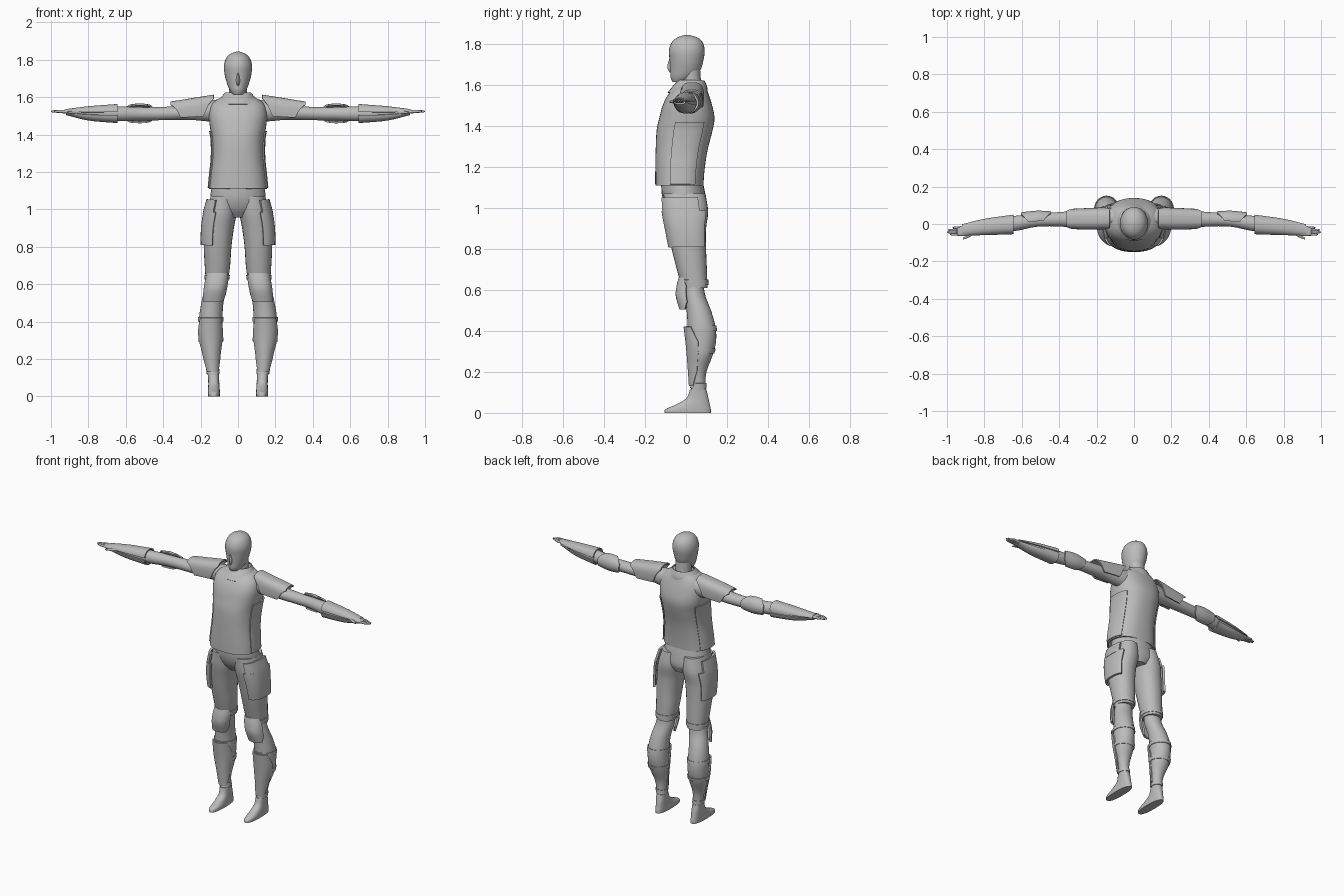
import bpy
import bmesh
import math

default_cube = bpy.data.objects.get("Cube")
if default_cube:
    bpy.data.objects.remove(default_cube, do_unlink=True)

# One flat grey for the whole figure
grey = bpy.data.materials.new("plain_grey")
grey.use_nodes = True
colour = (0.5, 0.5, 0.5, 1)
grey.diffuse_color = colour
grey.node_tree.nodes["Principled BSDF"].inputs["Base Color"].default_value = colour

parts = []


def sample(rows, t):
    """Smoothly interpolate the section extents at station t."""
    last = len(rows) - 1
    i = 0
    while i < last - 1 and t > rows[i + 1][0]:
        i += 1
    a, b = rows[i], rows[i + 1]
    before, after = rows[max(i - 1, 0)], rows[min(i + 2, last)]
    span = b[0] - a[0]
    s = (t - a[0]) / span
    result = []
    for k in range(1, 5):
        slope_a = (b[k] - before[k]) / (b[0] - before[0]) * span
        slope_b = (after[k] - a[k]) / (after[0] - a[0]) * span
        result.append((2*s**3 - 3*s**2 + 1) * a[k] + (s**3 - 2*s**2 + s) * slope_a
                      + (3*s**2 - 2*s**3) * b[k] + (s**3 - s**2) * slope_b)
    return result


def loft(name, rows, axis="z", span=None, arc=None, taper=1, grow=0, thick=0,
         power=2, steps=24, sides=28, cap="both", mirror=False):
    """Skin rounded sections along an axis; arc=(middle, half) makes a plate."""
    start, end = span or (rows[0][0], rows[-1][0])
    bm = bmesh.new()
    rings = []
    for i in range(steps + 1):
        s = i / steps
        t = start + (end - start) * s
        u0, u1, v0, v1 = sample(rows, t)
        ru, rv = (u1 - u0) / 2 + grow, (v1 - v0) / 2 + grow
        ring = []
        for j in range(sides + 1 if arc else sides):
            if arc:
                width = min(1, taper + (1 - taper) * 4 * min(s, 1 - s))
                angle = math.radians(arc[0] + arc[1] * width * (2 * j / sides - 1))
            else:
                angle = math.tau * j / sides
            c, d = math.cos(angle), math.sin(angle)
            u = (u0 + u1) / 2 + ru * math.copysign(abs(c) ** (2 / power), c)
            v = (v0 + v1) / 2 + rv * math.copysign(abs(d) ** (2 / power), d)
            ring.append(bm.verts.new((u, v, t) if axis == "z" else (t, u, v)))
        rings.append(ring)
    for low, high in zip(rings, rings[1:]):
        for j in range(sides):
            k = (j + 1) % len(low)
            bm.faces.new((low[j], low[k], high[k], high[j]))
    if not arc and cap in ("both", "top"):
        bm.faces.new(rings[-1])
    if not arc and cap == "both":
        bm.faces.new(rings[0][::-1])
    mesh = bpy.data.meshes.new(name)
    bm.to_mesh(mesh)
    bm.free()
    mesh.materials.append(grey)
    obj = bpy.data.objects.new(name, mesh)
    bpy.context.collection.objects.link(obj)
    if thick:
        solid = obj.modifiers.new("thickness", "SOLIDIFY")
        solid.thickness = abs(thick)
        solid.offset = math.copysign(1, thick)
    if mirror:
        obj.modifiers.new("mirror", "MIRROR")
    parts.append(obj)


def even(*rows):
    """Rows symmetric about x = 0: height, half width, front, back."""
    return [(z, -w, w, front, back) for z, w, front, back in rows]


# Head, nose and neck
loft("head", even((1.615, .028, -.066, .0), (1.635, .043, -.075, .04),
                  (1.67, .058, -.077, .07), (1.72, .071, -.08, .085),
                  (1.77, .075, -.083, .091), (1.81, .062, -.068, .08),
                  (1.832, .04, -.042, .055), (1.843, .01, -.01, .02)))
loft("nose", even((1.66, .006, -.08, -.05), (1.685, .011, -.091, -.05),
                  (1.735, .006, -.08, -.05)), sides=12, steps=8)
loft("neck", even((1.54, .058, -.02, .085), (1.6, .05, -.02, .075),
                  (1.69, .05, -.02, .068)))

# Vest, hollow at the bottom, with raised side panels and a collar
vest = even((1.11, .155, -.15, .085), (1.18, .148, -.15, .09),
            (1.28, .138, -.148, .105), (1.38, .14, -.143, .13),
            (1.44, .15, -.13, .139), (1.51, .155, -.11, .125),
            (1.57, .135, -.075, .105), (1.61, .07, -.03, .09))
loft("vest", vest, thick=-.01, power=2.4, cap="top", sides=40)
loft("vest_side_panels", vest, span=(1.115, 1.42), arc=(8, 26), power=2.4,
     grow=.002, thick=.006, mirror=True)
loft("collar", even((1.56, .115, -.085, .1), (1.59, .09, -.06, .097),
                    (1.62, .065, -.035, .085)), cap="none", thick=.006, steps=8)

# Hips and trouser legs
loft("hips", even((.955, .06, -.06, .085), (1, .14, -.095, .1),
                  (1.06, .148, -.117, .095), (1.14, .138, -.122, .08)))
thigh = [(.61, .054, .172, -.02, .105), (.7, .042, .178, -.045, .102),
         (.8, .035, .183, -.07, .098), (.9, .022, .182, -.09, .098),
         (.98, .008, .17, -.105, .108), (1.07, .01, .145, -.11, .095)]
loft("trouser_legs", thigh, mirror=True, power=2.2)

# Lower legs with strap bands
shin = [(.08, .1, .158, .015, .102), (.14, .103, .165, .028, .095),
        (.2, .098, .176, .03, .1), (.28, .085, .203, .02, .13),
        (.35, .083, .208, .012, .147), (.42, .083, .208, .008, .144),
        (.5, .078, .196, .003, .122), (.58, .062, .178, -.01, .092),
        (.66, .06, .165, -.01, .085)]
loft("lower_legs", shin, mirror=True)
for label, height in (("ankle", .12), ("calf", .29), ("upper_calf", .4)):
    loft(label + "_straps", shin, span=(height, height + .025), cap="none",
         grow=.001, thick=.004, steps=4, mirror=True)
loft("knee_straps", thigh, span=(.625, .65), cap="none", grow=.001,
     thick=.004, steps=4, mirror=True, power=2.2)

# Shoes
loft("shoes", [(0, .097, .16, -.105, .122), (.018, .096, .161, -.1, .121),
               (.04, .098, .16, -.05, .116), (.07, .1, .159, .0, .11),
               (.115, .102, .161, .02, .099)], power=2.5, mirror=True)

# Thigh pouches and their hanging flaps
loft("thigh_pouches", thigh, span=(.81, .985), arc=(-15, 62), power=2.8,
     grow=.002, thick=.014, mirror=True)
loft("pouch_flaps", thigh, span=(.975, 1.05), arc=(-20, 48), power=2.5,
     grow=.004, thick=.014, mirror=True)

# Knee pads and shin guards
loft("knee_pads", [(.505, .072, .192, -.032, .1), (.57, .058, .186, -.05, .1),
                   (.62, .05, .178, -.046, .09), (.66, .048, .17, -.036, .09)],
     arc=(-90, 75), taper=.75, thick=-.012, power=2.4, mirror=True)
loft("shin_guards", [(.13, .098, .172, .014, .1), (.22, .092, .19, .008, .12),
                     (.32, .08, .213, .0, .145), (.42, .079, .214, -.012, .14)],
     arc=(-90, 80), taper=.7, thick=-.008, mirror=True)

# Arms
loft("arms", [(.08, -.02, .09, 1.465, 1.59), (.16, -.02, .08, 1.47, 1.58),
              (.25, -.02, .07, 1.478, 1.56), (.35, -.016, .067, 1.477, 1.55),
              (.45, -.012, .06, 1.476, 1.546), (.53, -.016, .054, 1.476, 1.546),
              (.62, -.035, .045, 1.472, 1.55), (.7, -.045, .037, 1.474, 1.55),
              (.8, -.05, .02, 1.488, 1.545), (.89, -.053, -.004, 1.508, 1.534)],
     axis="x", mirror=True)

# Shoulder pads, elbow pads and forearm guards
loft("shoulder_pads", [(.13, -.03, .09, 1.46, 1.613), (.25, -.03, .085, 1.457, 1.594),
                       (.36, -.026, .08, 1.452, 1.576)],
     axis="x", arc=(90, 110), taper=.45, thick=-.008, power=2.8, mirror=True)
loft("elbow_pads", [(.445, -.02, .068, 1.468, 1.556), (.52, -.025, .071, 1.46, 1.566),
                    (.605, -.035, .062, 1.465, 1.558)],
     axis="x", arc=(0, 100), taper=.35, thick=-.01, mirror=True)
guard = [(.645, -.055, .05, 1.461, 1.563), (.8, -.06, .028, 1.475, 1.551),
         (.92, -.062, -.001, 1.504, 1.536)]
for label, middle in (("upper", 90), ("lower", 270)):
    loft(label + "_forearm_guards", guard, axis="x", arc=(middle, 82),
         thick=-.008, power=2.3, mirror=True)

# Hands with four fingers and a thumb
loft("palms", [(.85, -.052, -.002, 1.507, 1.535), (.9, -.064, -.008, 1.511, 1.534),
               (.945, -.063, -.014, 1.514, 1.531)], axis="x", power=2.6, mirror=True)
for i, tip in enumerate((.985, 1, .995, .97)):
    y = -.062 + .012 * i
    loft(f"fingers_{i + 1}", [(.93, y, y + .013, 1.515, 1.531),
                              (tip - .012, y, y + .012, 1.517, 1.53),
                              (tip, y + .004, y + .009, 1.521, 1.526)],
         axis="x", sides=10, steps=8, mirror=True)
loft("thumbs", [(.855, -.056, -.03, 1.508, 1.53), (.885, -.073, -.052, 1.51, 1.526),
                (.915, -.084, -.074, 1.513, 1.521)],
     axis="x", sides=12, steps=8, mirror=True)

# Bake the modifiers and shade smooth with sharp rims
bpy.ops.object.select_all(action="DESELECT")
for obj in parts:
    obj.select_set(True)
bpy.context.view_layer.objects.active = parts[0]
bpy.ops.object.convert(target="MESH")
bpy.ops.object.shade_smooth_by_angle(angle=math.radians(40))
